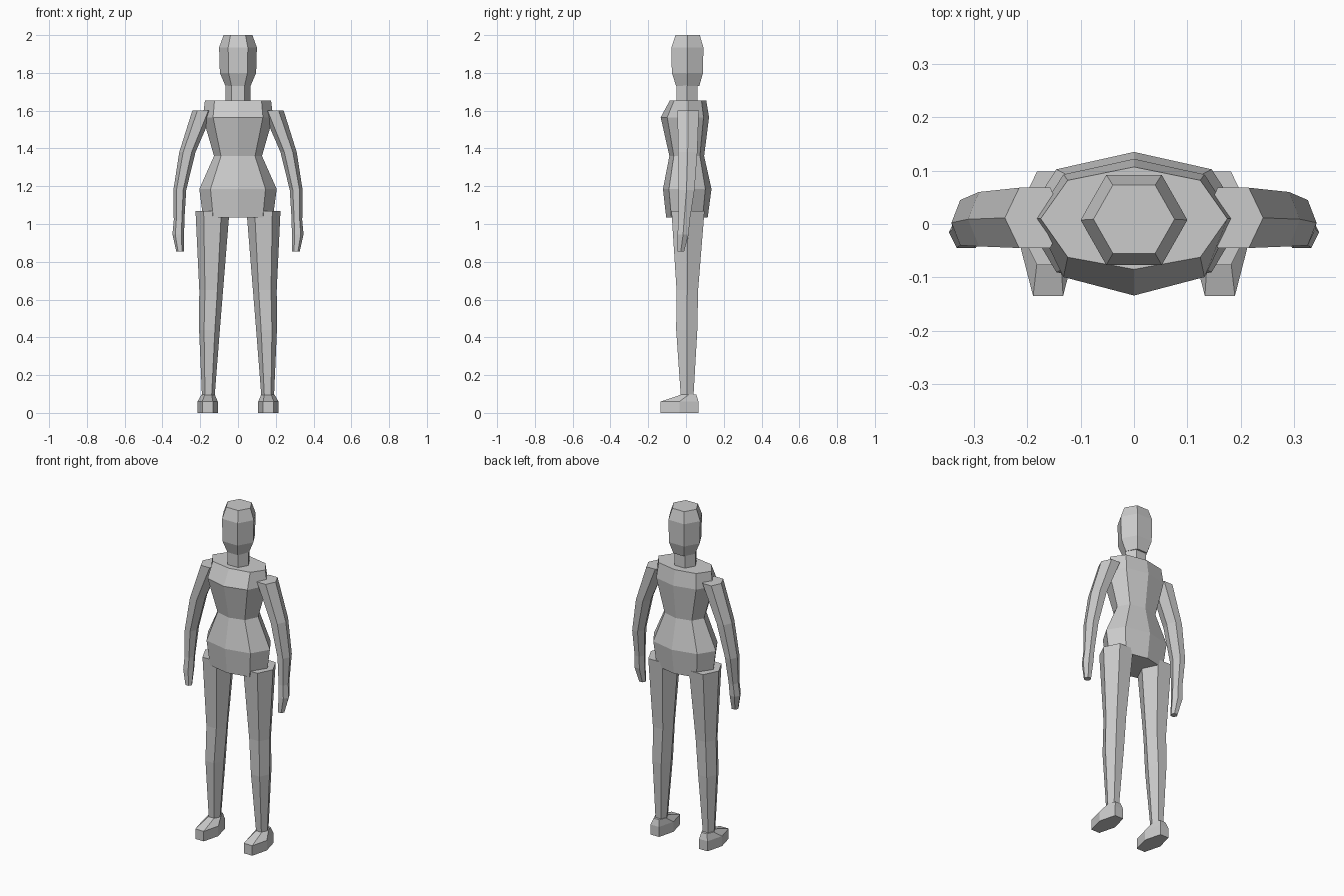
import bpy, bmesh


def hexagon(cx, hw, y0, y1, z):
    # six-sided section: points at the sides, flats at front and back
    m, h = (y0 + y1) / 2, hw * 0.52
    return [(cx - h, y0, z), (cx + h, y0, z), (cx + hw, m, z),
            (cx + h, y1, z), (cx - h, y1, z), (cx - hw, m, z)]


def octagon(hw, y0, y1, z):
    # torso section: points at the sides and along the centre line
    a, m = hw * 0.71, 0.01
    f, b = m + (y0 - m) * 0.76, m + (y1 - m) * 0.74
    return [(0, y0, z), (a, f, z), (hw, m, z), (a, b, z),
            (0, y1, z), (-a, b, z), (-hw, m, z), (-a, f, z)]


def loft(name, rings):
    bm = bmesh.new()
    vs = [[bm.verts.new(p) for p in r] for r in rings]
    n = len(vs[0])
    for lo, hi in zip(vs, vs[1:]):
        for i in range(n):
            j = (i + 1) % n
            bm.faces.new((lo[i], lo[j], hi[j], hi[i]))
    bm.faces.new(vs[0])
    bm.faces.new(vs[-1])
    bmesh.ops.recalc_face_normals(bm, faces=bm.faces)
    me = bpy.data.meshes.new(name)
    bm.to_mesh(me)
    bm.free()
    ob = bpy.data.objects.new(name, me)
    bpy.context.collection.objects.link(ob)
    return ob


# head and neck: half width, front y, back y, z
loft("head", [hexagon(0, *s) for s in [
    (0.066, -0.052, 0.07, 1.73), (0.096, -0.075, 0.09, 1.80),
    (0.10, -0.077, 0.092, 1.935), (0.076, -0.055, 0.073, 2.0)]])
loft("neck", [hexagon(0, *s) for s in [
    (0.066, -0.05, 0.06, 1.64), (0.066, -0.05, 0.06, 1.735)]])

# torso
loft("torso", [octagon(*s) for s in [
    (0.185, -0.105, 0.115, 1.035), (0.205, -0.122, 0.135, 1.185),
    (0.127, -0.088, 0.096, 1.36), (0.186, -0.134, 0.122, 1.565),
    (0.175, -0.085, 0.107, 1.655)]])

# limbs: centre x, half width, front y, back y, z
limbs = {
    "upper_arm": [(0.186, 0.056, -0.045, 0.068, 1.60), (0.268, 0.043, -0.042, 0.06, 1.38),
                  (0.308, 0.034, -0.04, 0.045, 1.18)],
    "forearm": [(0.308, 0.034, -0.04, 0.045, 1.18), (0.312, 0.028, -0.04, 0.02, 1.02)],
    "hand": [(0.312, 0.028, -0.04, 0.02, 1.02), (0.316, 0.031, -0.045, 0.014, 0.945),
             (0.307, 0.02, -0.045, -0.01, 0.855)],
    "thigh": [(0.135, 0.09, -0.077, 0.098, 1.07), (0.142, 0.063, -0.05, 0.064, 0.65)],
    "shin": [(0.142, 0.063, -0.05, 0.064, 0.65), (0.151, 0.055, -0.052, 0.06, 0.44),
             (0.157, 0.034, -0.028, 0.04, 0.095)],
    "foot": [(0.161, 0.054, -0.135, 0.066, 0.0), (0.161, 0.054, -0.135, 0.066, 0.06),
             (0.158, 0.035, -0.025, 0.055, 0.097)],
}
for side, s in (("left", 1), ("right", -1)):
    for part, secs in limbs.items():
        loft(f"{side}_{part}", [hexagon(s * c, *rest) for c, *rest in secs])
